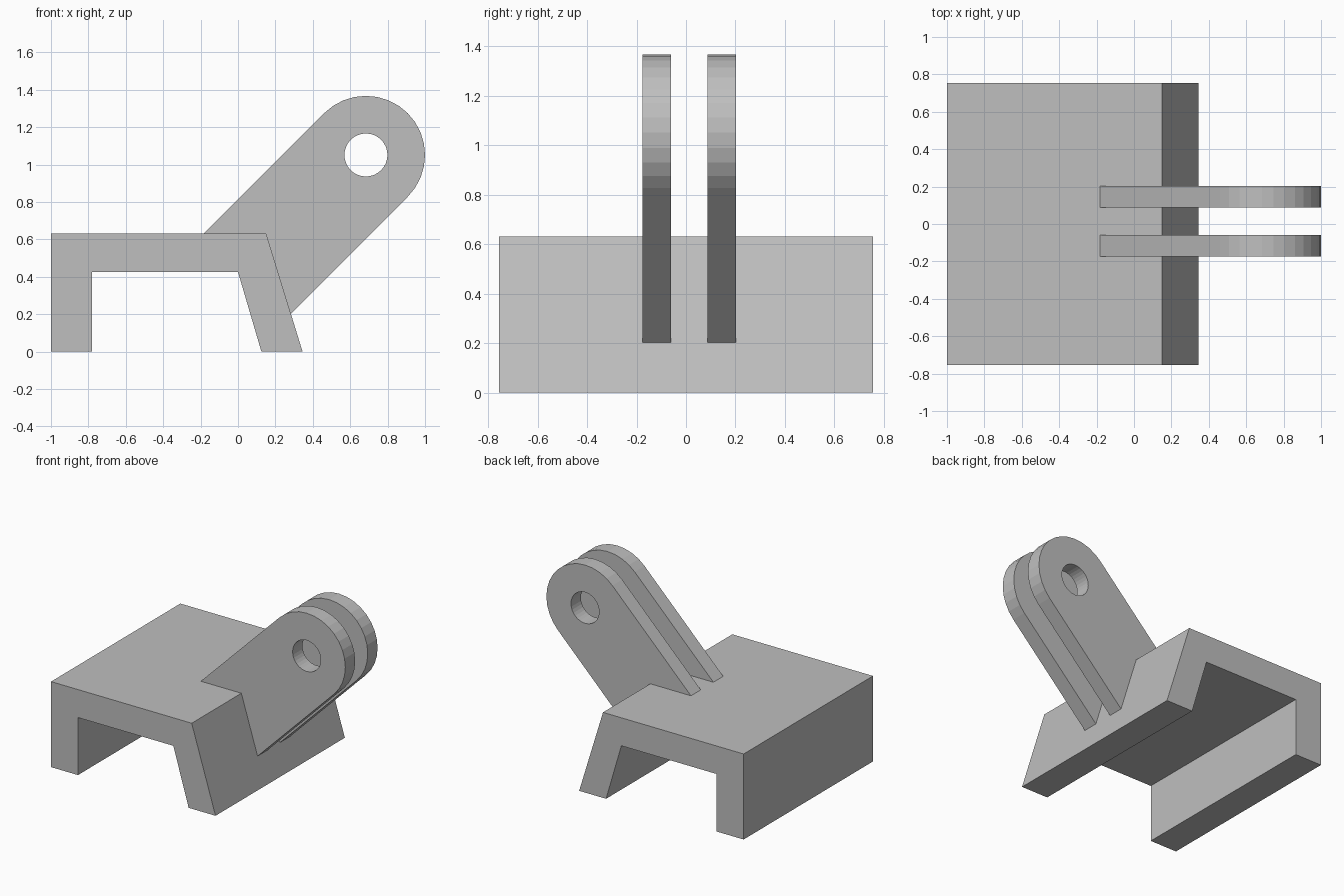
import bpy, bmesh, math

if "Cube" in bpy.data.objects:
    bpy.data.objects.remove(bpy.data.objects["Cube"])

grey = bpy.data.materials.new("plain grey")
grey.diffuse_color = (0.52, 0.52, 0.52, 1)
grey.use_nodes = True
grey.node_tree.nodes["Principled BSDF"].inputs["Base Color"].default_value = grey.diffuse_color


def extrude_profile(name, points, y0, y1):
    """Closed x-z outline extruded along y into a solid."""
    bm = bmesh.new()
    face = bm.faces.new([bm.verts.new((x, y0, z)) for x, z in points])
    new = bmesh.ops.extrude_face_region(bm, geom=[face])["geom"]
    bmesh.ops.translate(bm, vec=(0, y1 - y0, 0),
                        verts=[v for v in new if isinstance(v, bmesh.types.BMVert)])
    bmesh.ops.recalc_face_normals(bm, faces=bm.faces)
    mesh = bpy.data.meshes.new(name)
    bm.to_mesh(mesh)
    bm.free()
    mesh.materials.append(grey)
    obj = bpy.data.objects.new(name, mesh)
    bpy.context.collection.objects.link(obj)
    return obj


def arc(cx, cz, r, start, end, steps):
    angles = [math.radians(start + (end - start) * i / steps) for i in range(steps + 1)]
    return [(cx + r * math.cos(a), cz + r * math.sin(a)) for a in angles]


# Channel-shaped base with one upright and one splayed leg
extrude_profile("base_channel", [
    (-1, 0), (-1, 0.632), (0.15, 0.632), (0.345, 0),
    (0.125, 0), (0, 0.425), (-0.78, 0.425), (-0.78, 0)], -0.755, 0.755)

# Pin hole shared by both lugs
PIN = (0.684, 1.051)
cutter = extrude_profile("pin_hole_cutter", arc(*PIN, 0.115, 0, 360, 32)[:-1], -0.4, 0.4)
cutter.hide_render = True
cutter.hide_viewport = True

# Two slanted lugs with rounded ends, their roots sunk slightly into the base
lug = arc(*PIN, 0.316, -45, 135, 16) + [(-0.2, 0.614), (0.14, 0.61), (0.262, 0.182)]
for name, y0, y1 in (("front_lug", -0.175, -0.06), ("back_lug", 0.087, 0.202)):
    obj = extrude_profile(name, lug, y0, y1)
    cut = obj.modifiers.new("pin_hole", 'BOOLEAN')
    cut.operation = 'DIFFERENCE'
    cut.solver = 'EXACT'
    cut.object = cutter
